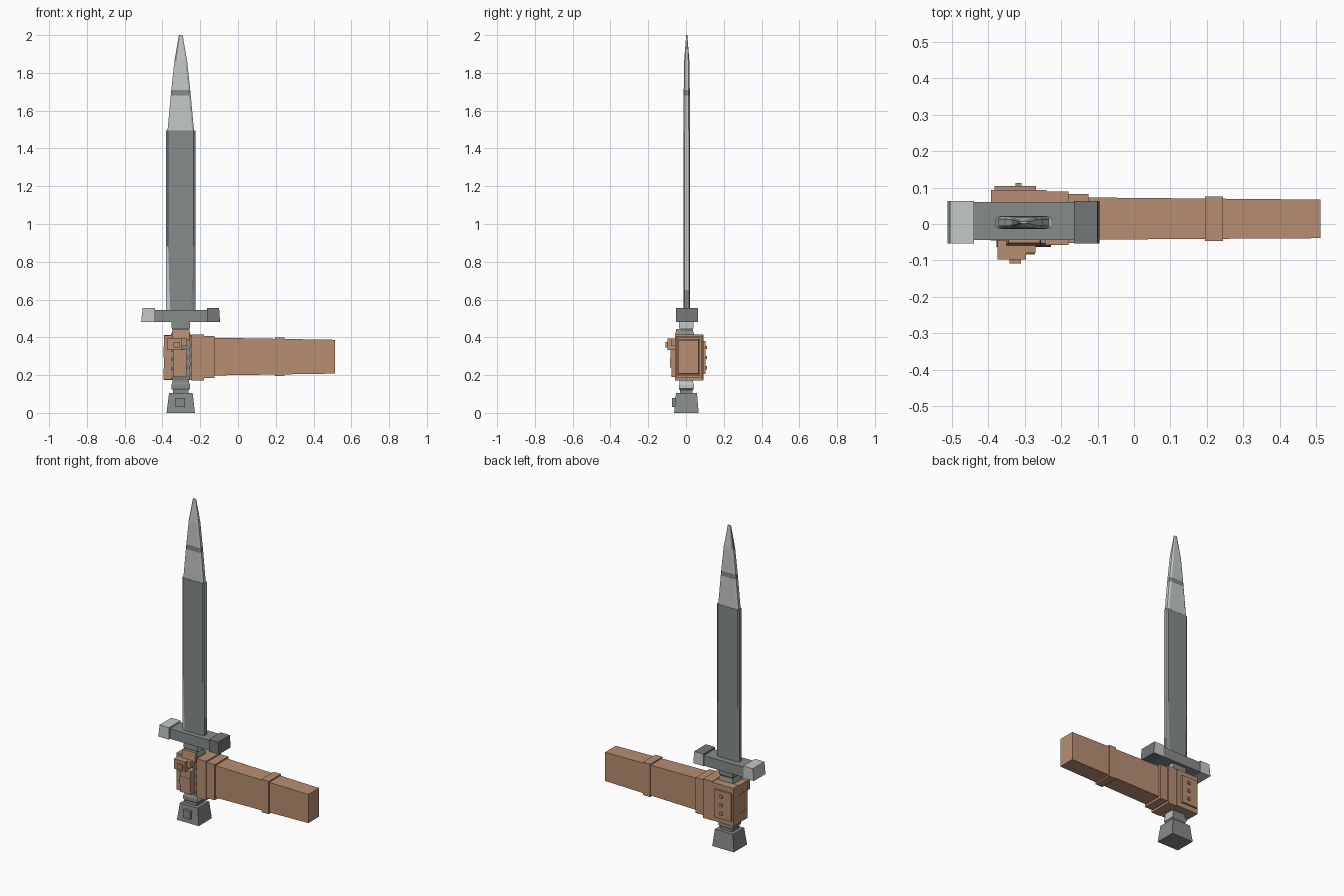
import bpy, bmesh

if "Cube" in bpy.data.objects:
    bpy.data.objects.remove(bpy.data.objects["Cube"])

def material(name, rgb):
    m = bpy.data.materials.new(name)
    m.diffuse_color = (*rgb, 1)
    m.use_nodes = True
    m.node_tree.nodes["Principled BSDF"].inputs["Base Color"].default_value = m.diffuse_color
    return m

SKIN = material("tan", (0.479, 0.27, 0.168))
LIGHT = material("light_steel", (0.55, 0.585, 0.57))
MID = material("grey_steel", (0.24, 0.26, 0.248))
DARK = material("dark_steel", (0.17, 0.185, 0.177))

def loft(name, rings, mats, rule=lambda i, k: 0, caps=(0, 0)):
    """Skin a list of equal-length point rings; rule(section, side) picks the material."""
    bm = bmesh.new()
    vs = [[bm.verts.new(p) for p in r] for r in rings]
    n = len(rings[0])
    for i in range(len(vs) - 1):
        for k in range(n):
            j = (k + 1) % n
            f = bm.faces.new((vs[i][k], vs[i][j], vs[i + 1][j], vs[i + 1][k]))
            f.material_index = rule(i, k)
    bm.faces.new(vs[0][::-1]).material_index = caps[0]
    bm.faces.new(vs[-1]).material_index = caps[1]
    bmesh.ops.recalc_face_normals(bm, faces=bm.faces)
    me = bpy.data.meshes.new(name)
    bm.to_mesh(me)
    bm.free()
    for m in mats:
        me.materials.append(m)
    ob = bpy.data.objects.new(name, me)
    bpy.context.collection.objects.link(ob)
    return ob

def rect_z(x0, x1, y0, y1, z):
    return [(x0, y0, z), (x1, y0, z), (x1, y1, z), (x0, y1, z)]

def rect_x(x, y0, y1, z0, z1):
    return [(x, y0, z0), (x, y1, z0), (x, y1, z1), (x, y0, z1)]

def box(name, x0, x1, y0, y1, z0, z1, mat):
    return loft(name, [rect_z(x0, x1, y0, y1, z0), rect_z(x0, x1, y0, y1, z1)], [mat])

CX, CY = -0.303, 0.004

# Blade: bevelled section, dark flats, light edge and light point with a dark band
def blade_ring(z, w, t, b):
    pts = [(-w, -t * .6), (-w + b, -t), (w - b, -t), (w, -t * .6),
           (w, t * .6), (w - b, t), (-w + b, t), (-w, t * .6)]
    return [(CX + x, CY + y, z) for x, y in pts]

blade = [(0.53, .077, .018, .022), (0.65, .077, .018, .018), (0.88, .077, .018, .010),
         (1.495, .077, .018, .009), (1.496, .070, .017, .010), (1.68, .053, .016, .010),
         (1.71, .050, .016, .010), (1.86, .034, .014, .010), (2.0, .010, .003, .006)]

def blade_rule(i, k):
    if i < 4:
        return 1 if (k == 0 and i < 2) or (k == 3 and i > 0) else 0
    if i == 5 or (i == 7 and k in (0, 6, 7)):
        return 0
    return 1

loft("blade", [blade_ring(*s) for s in blade], [MID, LIGHT], blade_rule, (0, 1))

# Crossguard with flared end blocks
box("guard_bar", -0.45, -0.155, -0.044, 0.06, 0.482, 0.545, MID)
def guard_end(name, xb, xt, mats, rule):
    loft(name, [rect_z(*xb, -0.053, 0.063, 0.48), rect_z(*xt, -0.053, 0.063, 0.555)],
         mats, rule, (0, 0))
guard_end("guard_end_left", (-0.513, -0.44), (-0.505, -0.44), [LIGHT], lambda i, k: 0)
guard_end("guard_end_right", (-0.165, -0.095), (-0.165, -0.1), [DARK, LIGHT],
          lambda i, k: int(k == 2))

# Grip: alternating swells
grip = [(0.09, .042), (0.12, .042), (0.13, .05), (0.15, .05), (0.16, .044), (0.175, .044)]
for n in range(5):
    z = 0.18 + n * 0.05
    grip += [(z, .046), (z + .02, .051), (z + .035, .051), (z + .049, .046)]
grip += [(0.44, .042), (0.45, .048), (0.49, .048)]
loft("grip", [rect_z(CX - w, CX + w, -.8 * w + .002, .8 * w + .002, z) for z, w in grip],
     [MID, LIGHT], lambda i, k: int(k == 1 and (2 <= i <= 4 or i >= len(grip) - 3)))

# Pommel with small front plate
loft("pommel", [rect_z(-0.378, -0.228, -0.063, 0.067, 0),
                rect_z(-0.365, -0.24, -0.053, 0.058, 0.105)], [MID])
box("pommel_plate", -0.33, -0.28, -0.073, -0.05, 0.03, 0.08, MID)

# Forearm, its band and the stepped wrist
loft("forearm", [rect_x(-0.14, -0.043, 0.073, 0.198, 0.398),
                 rect_x(0.513, -0.039, 0.067, 0.208, 0.387)], [SKIN])
box("forearm_band", 0.195, 0.245, -0.047, 0.075, 0.195, 0.4, SKIN)
box("wrist_outer", -0.185, -0.125, -0.052, 0.083, 0.185, 0.407, SKIN)
box("wrist_inner", -0.245, -0.18, -0.058, 0.09, 0.172, 0.416, SKIN)

# Back of the hand with studded plate
box("palm", -0.393, -0.24, 0.04, 0.093, 0.175, 0.413, SKIN)
box("hand_plate", -0.383, -0.27, 0.09, 0.104, 0.205, 0.38, SKIN)
for n in range(3):
    z = 0.24 + n * 0.053
    box(f"hand_stud_{n + 1}", -0.326, -0.309, 0.1, 0.112, z - .009, z + .009, SKIN)

# Fingers: wrapped round the far side, then tips across the front of the grip
for n in range(4):
    z = 0.178 + n * 0.058
    box(f"finger_wrap_{n + 1}", -0.395 + .003 * (n % 2), -0.352, -0.045, 0.045,
        z, z + 0.057, SKIN)
for n, (z0, z1, y) in enumerate([(0.19, 0.24, -.078), (0.24, 0.29, -.084), (0.29, 0.335, -.082)]):
    box(f"finger_tip_{n + 1}", -0.345, -0.272, y, -0.036, z0, z1, SKIN)

# Thumb, knuckle and stud
box("thumb", -0.375, -0.297, -0.097, -0.036, 0.333, 0.395, SKIN)
box("thumb_tip", -0.3, -0.271, -0.08, -0.036, 0.355, 0.395, SKIN)
box("thumb_stud", -0.342, -0.311, -0.109, -0.09, 0.345, 0.376, SKIN)
loft("thumb_base", [rect_z(-0.352, -0.255, -0.06, -0.03, 0.385),
                    rect_z(-0.345, -0.258, -0.052, -0.03, 0.445)], [SKIN])
